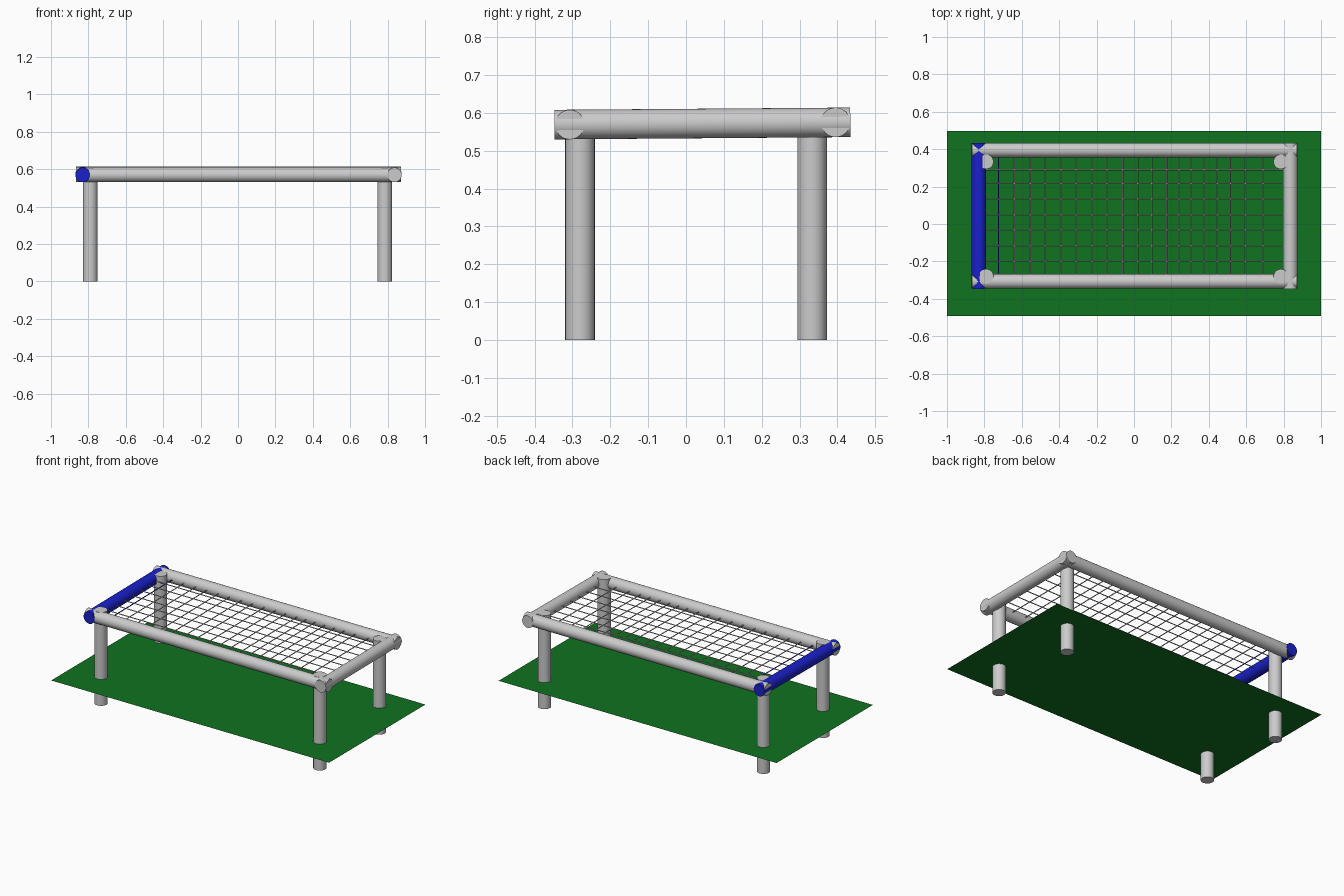
import bpy
from mathutils import Vector

if "Cube" in bpy.data.objects:
    bpy.data.objects.remove(bpy.data.objects["Cube"])


def material(name, color):
    m = bpy.data.materials.new(name)
    m.diffuse_color = color
    m.use_nodes = True
    m.node_tree.nodes["Principled BSDF"].inputs["Base Color"].default_value = m.diffuse_color
    return m


blue = material("blue_paint", (0.01, 0.015, 0.6, 1))
green = material("grass_green", (0.005, 0.17, 0.015, 1))


def tube(name, a, b, radius, sides=32, mat=None):
    """Capped cylinder running from point a to point b."""
    a, b = Vector(a), Vector(b)
    bpy.ops.mesh.primitive_cylinder_add(vertices=sides, radius=radius,
                                        depth=(b - a).length, location=(a + b) / 2)
    ob = bpy.context.object
    ob.name = name
    ob.rotation_euler = (b - a).to_track_quat('Z', 'Y').to_euler()
    bpy.ops.object.shade_smooth_by_angle()
    if mat:
        ob.data.materials.append(mat)
    return ob


R = 0.039
FRONT, BACK = -0.307, 0.395
LEFT, RIGHT = -0.83, 0.836
Z_FRONT, Z_BACK = 0.569, 0.575

# Grass sheet crossing the legs
bpy.ops.mesh.primitive_plane_add(size=1, location=(0, 0.003, 0.172))
sheet = bpy.context.object
sheet.name = "grass_sheet"
sheet.scale = (2, 0.99, 1)
sheet.data.materials.append(green)

# Legs
for side, x in (("left", -0.79), ("right", 0.785)):
    for end, y in (("front", -0.28), ("back", 0.333)):
        tube(f"{end}_{side}_leg", (x, y, 0), (x, y, 0.608), 0.039)

# Frame rails, slightly higher at the back
tube("front_rail", (-0.867, FRONT, Z_FRONT), (0.872, FRONT, Z_FRONT), R)
tube("back_rail", (-0.867, BACK, Z_BACK), (0.872, BACK, Z_BACK), R)
tube("left_rail", (LEFT, -0.346, Z_FRONT), (LEFT, 0.434, Z_BACK), R, mat=blue)
tube("right_rail", (RIGHT, -0.347, Z_FRONT), (RIGHT, 0.434, Z_BACK), R)

# Net: long wires
for i, y in enumerate((0.29, 0.217, 0.133, 0.048, -0.032, -0.117, -0.2)):
    z = Z_FRONT + (Z_BACK - Z_FRONT) * (y - FRONT) / (BACK - FRONT)
    tube(f"long_wire_{i}", (LEFT, y, z), (RIGHT, y, z), 0.003, 8)

# Net: cross wires, the first one blue
cross = (-0.725, -0.64, -0.555, -0.475, -0.39, -0.31, -0.225, -0.145, -0.06, 0.02,
         0.095, 0.175, 0.24, 0.305, 0.375, 0.445, 0.515, 0.595, 0.69)
for i, x in enumerate(cross):
    tube(f"cross_wire_{i}", (x, FRONT, Z_FRONT), (x, BACK, Z_BACK), 0.003, 8,
         blue if i == 0 else None)
